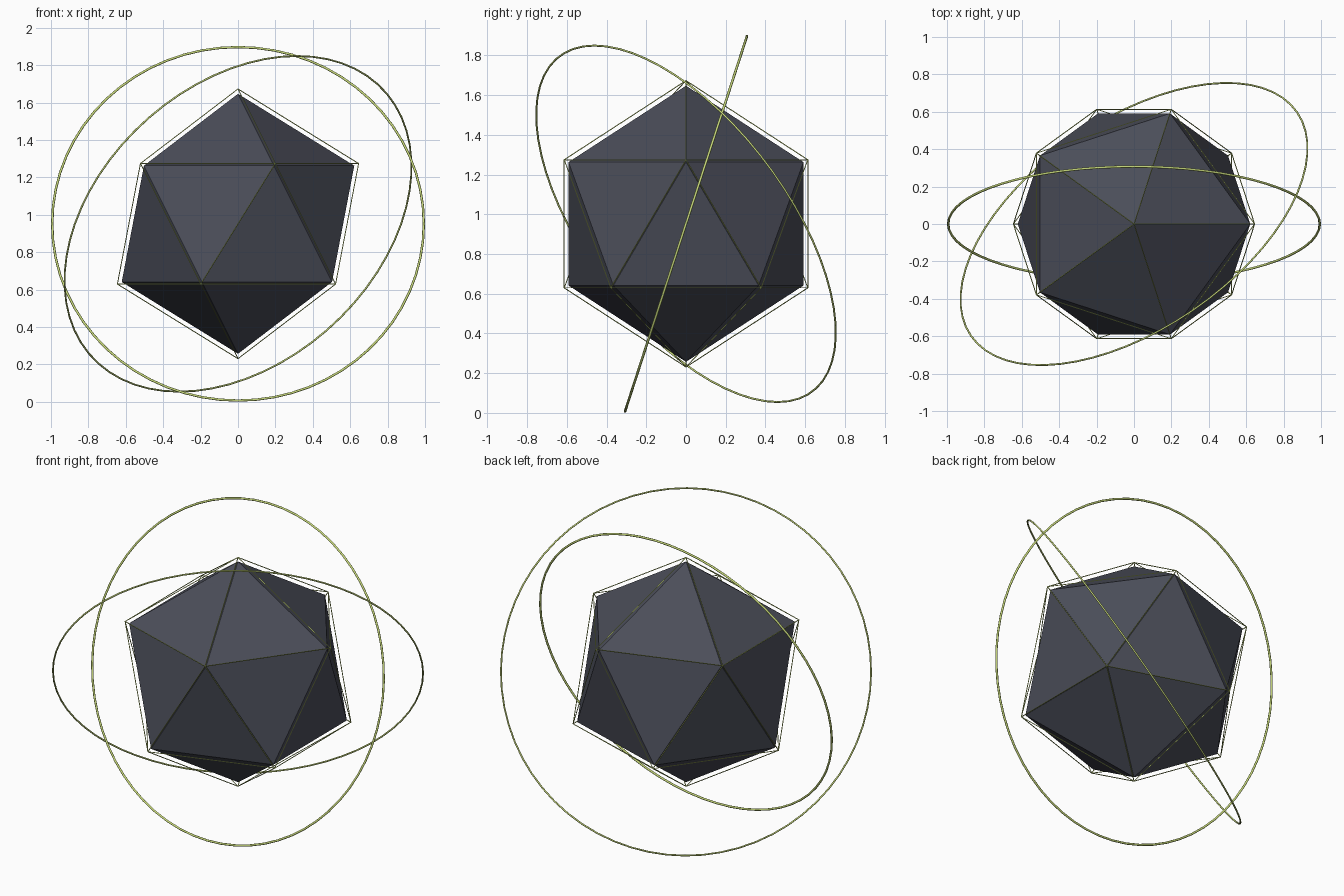
import bpy, math
from mathutils import Vector

if "Cube" in bpy.data.objects:
    bpy.data.objects.remove(bpy.data.objects["Cube"])

CENTRE = Vector((0, 0, 0.952))


def material(name, rgb):
    m = bpy.data.materials.new(name)
    m.diffuse_color = (*rgb, 1)
    m.use_nodes = True
    m.node_tree.nodes["Principled BSDF"].inputs["Base Color"].default_value = m.diffuse_color
    return m


dark = material("dark_slate", (0.07, 0.075, 0.1))
lime = material("lime", (0.58, 0.7, 0.2))


def finish(name, mat):
    ob = bpy.context.object
    ob.name = name
    ob.data.materials.append(mat)
    return ob


def icosahedron(name, radius, mat):
    bpy.ops.mesh.primitive_ico_sphere_add(subdivisions=1, radius=radius, location=CENTRE)
    return finish(name, mat)


def ring(name, radius, tube, normal):
    rot = Vector(normal).to_track_quat('Z', 'Y').to_euler()
    bpy.ops.mesh.primitive_torus_add(major_radius=radius, minor_radius=tube,
                                     major_segments=64, minor_segments=8,
                                     location=CENTRE, rotation=rot)
    ob = finish(name, lime)
    bpy.ops.object.shade_smooth_by_angle(angle=math.radians(50))
    return ob


# Solid faceted core
icosahedron("core", 0.695, dark)

# Thin wire cage around the core
cage = icosahedron("wire_cage", 0.721, lime)
wire = cage.modifiers.new("wire", 'WIREFRAME')
wire.thickness = 0.006
wire.offset = 0
wire.use_even_offset = True

# Two tilted orbit rings
tilt = math.radians(72)
ring("upright_ring", 0.9935, 0.0065, (0, -math.sin(tilt), math.cos(tilt)))
ring("slanted_ring", 1.057, 0.005, (-0.479, 0.70, 0.528))
